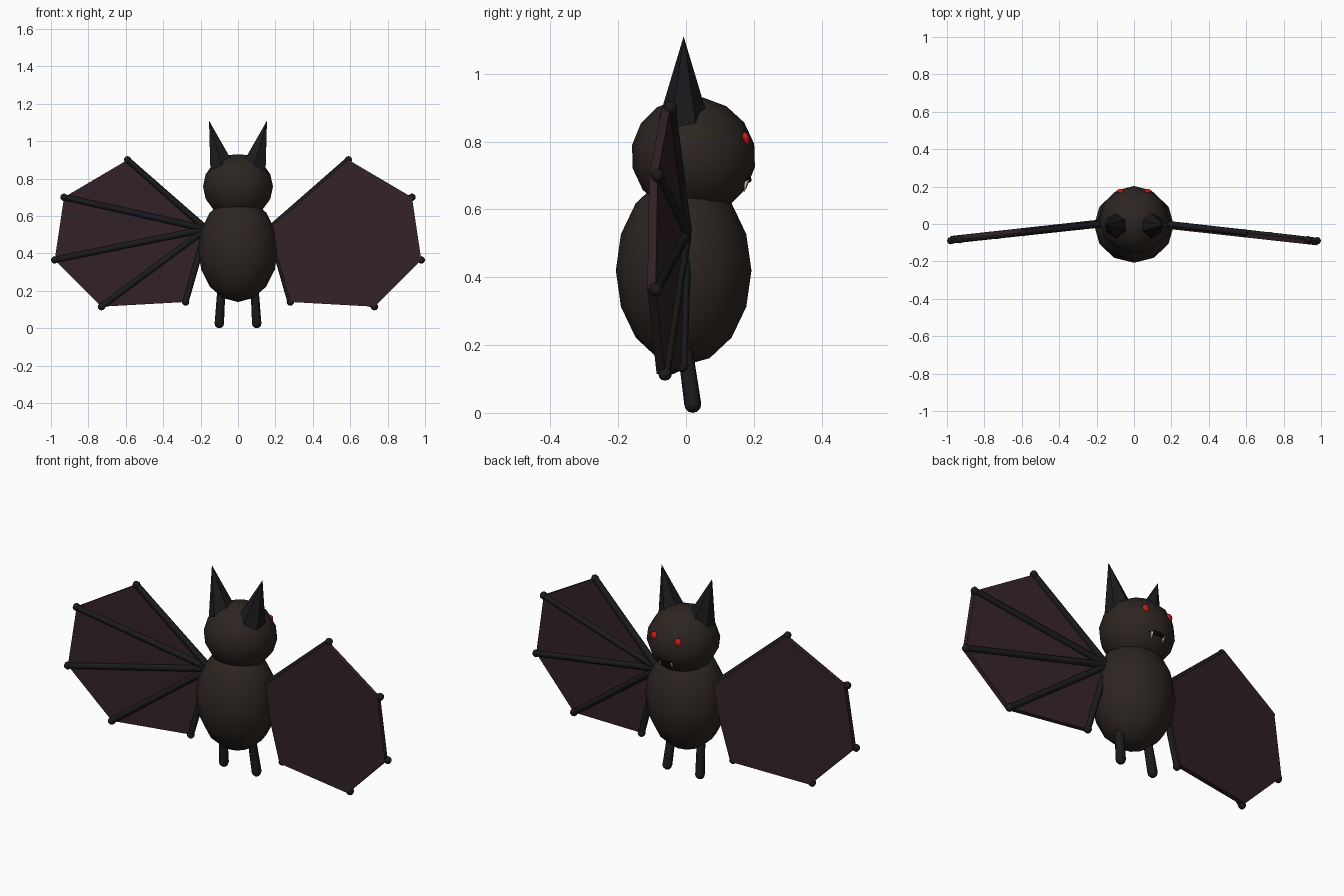
import bpy, bmesh, math
from mathutils import Vector, Matrix

cube = bpy.data.objects.get("Cube")
if cube:
    bpy.data.objects.remove(cube)


def material(name, color):
    mat = bpy.data.materials.new(name)
    mat.use_nodes = True
    mat.diffuse_color = (*color, 1)
    shader = mat.node_tree.nodes["Principled BSDF"]
    shader.inputs["Base Color"].default_value = (*color, 1)
    shader.inputs["Roughness"].default_value = 0.9
    return mat


FUR = material("fur", (0.026, 0.019, 0.016))
SKIN = material("dark_skin", (0.011, 0.010, 0.012))
MEMBRANE = material("membrane", (0.033, 0.016, 0.021))
RED = material("eye_red", (0.6, 0.01, 0.008))
IVORY = material("ivory", (0.8, 0.74, 0.6))
BLACK = material("mouth_black", (0.004, 0.003, 0.003))


def finish(name, bm, mat, smooth=None):
    bmesh.ops.recalc_face_normals(bm, faces=bm.faces)
    mesh = bpy.data.meshes.new(name)
    bm.to_mesh(mesh)
    bm.free()
    obj = bpy.data.objects.new(name, mesh)
    bpy.context.collection.objects.link(obj)
    mesh.materials.append(mat)
    if smooth:
        bpy.ops.object.select_all(action="DESELECT")
        obj.select_set(True)
        bpy.context.view_layer.objects.active = obj
        bpy.ops.object.shade_smooth_by_angle(angle=math.radians(smooth))
    return obj


def ellipsoid(name, center, radii, mat, segments=12, rings=8, tilt=0):
    bm = bmesh.new()
    matrix = (Matrix.Translation(center) @ Matrix.Rotation(math.radians(tilt), 4, "X")
              @ Matrix.Diagonal((*radii, 1)))
    bmesh.ops.create_uvsphere(bm, u_segments=segments, v_segments=rings,
                              radius=1, matrix=matrix)
    return finish(name, bm, mat, 60)


def along(start, end):
    """Matrix that lays a z-axis primitive between two points."""
    axis = end - start
    turn = Vector((0, 0, 1)).rotation_difference(axis).to_matrix().to_4x4()
    return Matrix.Translation((start + end) / 2) @ turn, axis.length


def cone(name, start, end, r1, r2, sides, mat, ball=0, smooth=None):
    start, end = Vector(start), Vector(end)
    matrix, length = along(start, end)
    bm = bmesh.new()
    bmesh.ops.create_cone(bm, cap_ends=True, segments=sides, radius1=r1,
                          radius2=r2, depth=length, matrix=matrix)
    if ball:
        bmesh.ops.create_uvsphere(bm, u_segments=sides, v_segments=6, radius=ball,
                                  matrix=Matrix.Translation(end))
    return finish(name, bm, mat, smooth)


# Body and head
ellipsoid("body", (0, -0.007, 0.42), (0.213, 0.2, 0.28), FUR)
ellipsoid("head", (0, 0.022, 0.757), (0.187, 0.184, 0.175), FUR, tilt=-10)

# Mouth
ellipsoid("mouth", (0, 0.172, 0.688), (0.05, 0.022, 0.013), BLACK, 12, 6)

# Wing outline: finger tips in (outward, up), all in one swept-back plane
ROOT = (0.17, 0.53)
TIPS = [(0.59, 0.9), (0.93, 0.7), (0.98, 0.365), (0.73, 0.115), (0.28, 0.14)]
SWEEP = 0.11
THICKNESS = 0.025


def wing_point(side, tip, offset=0):
    out, up = tip
    return Vector((side * out, -SWEEP * (out - ROOT[0]) + offset, up))


for side, label in ((1, "left"), (-1, "right")):
    # Face details
    ellipsoid(f"{label}_eye", (side * 0.072, 0.174, 0.805), (0.021, 0.014, 0.023),
              RED, 8, 6)
    cone(f"{label}_fang", (side * 0.036, 0.178, 0.688), (side * 0.036, 0.172, 0.65),
         0.009, 0.0, 6, IVORY)

    # Ear
    cone(f"{label}_ear", (side * 0.085, -0.007, 0.86), (side * 0.155, -0.007, 1.11),
         0.075, 0.0, 6, SKIN)

    # Leg
    cone(f"{label}_leg", (side * 0.09, -0.003, 0.19), (side * 0.1, 0.02, 0.025),
         0.022, 0.025, 8, SKIN, ball=0.025, smooth=50)

    # Wing fingers
    root = wing_point(side, ROOT)
    for i, tip in enumerate(TIPS):
        cone(f"{label}_wing_finger_{i + 1}", root, wing_point(side, tip),
             0.018, 0.016, 8, SKIN, ball=0.02, smooth=50)

    # Wing membrane, a thin slab on one side of the fingers
    bm = bmesh.new()
    verts = [bm.verts.new(wing_point(side, p)) for p in [ROOT] + TIPS]
    face = bm.faces.new(verts)
    extruded = bmesh.ops.extrude_face_region(bm, geom=[face], use_keep_orig=True)
    moved = [v for v in extruded["geom"] if isinstance(v, bmesh.types.BMVert)]
    bmesh.ops.translate(bm, verts=moved, vec=(0, -side * THICKNESS, 0))
    finish(f"{label}_wing_membrane", bm, MEMBRANE)
